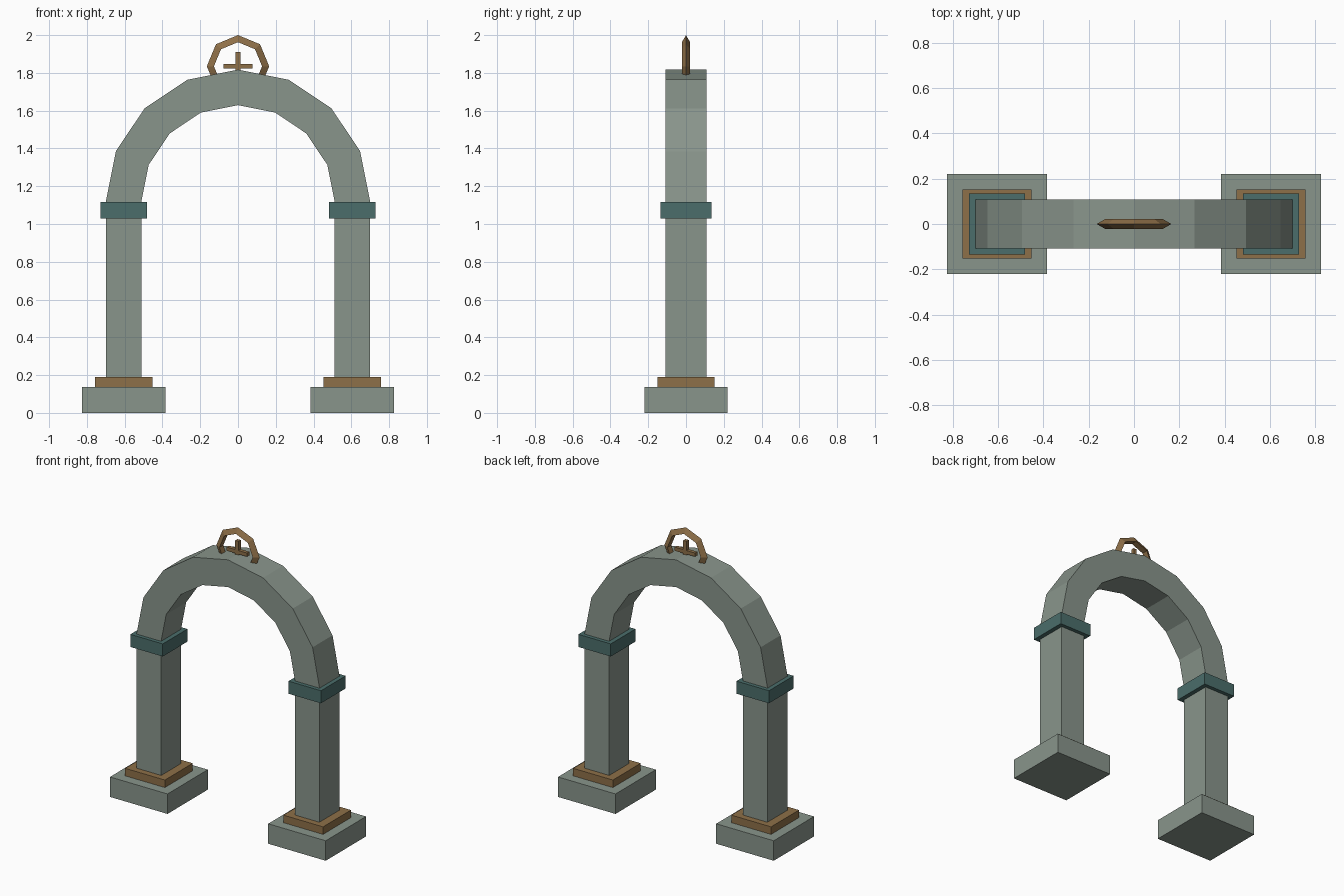
import bpy, bmesh
from math import pi, sin, cos

if "Cube" in bpy.data.objects:
    bpy.data.objects.remove(bpy.data.objects["Cube"])


def material(name, rgb):
    m = bpy.data.materials.new(name)
    m.diffuse_color = (*rgb, 1)
    m.use_nodes = True
    m.node_tree.nodes["Principled BSDF"].inputs["Base Color"].default_value = m.diffuse_color
    return m


STONE = material("stone", (0.25, 0.30, 0.26))
TEAL = material("teal", (0.07, 0.155, 0.147))
BRONZE = material("bronze", (0.27, 0.16, 0.065))


def box(name, x, z0, z1, half_x, half_y, mat):
    bpy.ops.mesh.primitive_cube_add(size=1, location=(x, 0, (z0 + z1) / 2))
    ob = bpy.context.object
    ob.name = name
    ob.scale = (2 * half_x, 2 * half_y, z1 - z0)
    bpy.ops.object.transform_apply(location=False, rotation=False, scale=True)
    ob.data.materials.append(mat)
    return ob


# Two columns: plinth, bronze trim, shaft, teal collar
SPRING = 1.117
for side, s in (("left", -1), ("right", 1)):
    x = s * 0.605
    box(side + "_plinth", x, 0, 0.138, 0.22, 0.22, STONE)
    box(side + "_base_trim", x, 0.138, 0.19, 0.152, 0.152, BRONZE)
    box(side + "_shaft", x, 0.138, SPRING - 0.005, 0.094, 0.109, STONE)
    box(side + "_collar", x, 1.03, SPRING, 0.124, 0.135, TEAL)

# Half-round arch in eight straight segments
SEGMENTS, OUTER, INNER, DEPTH = 8, 0.70, 0.512, 0.109
bm = bmesh.new()
rings = []
for i in range(SEGMENTS + 1):
    a = pi * i / SEGMENTS
    rings.append([bm.verts.new((r * cos(a), y, SPRING + r * sin(a)))
                  for r, y in ((OUTER, -DEPTH), (OUTER, DEPTH),
                               (INNER, DEPTH), (INNER, -DEPTH))])
for p, q in zip(rings, rings[1:]):
    for k in range(4):
        n = (k + 1) % 4
        bm.faces.new((p[k], p[n], q[n], q[k]))
bm.faces.new(rings[0])
bm.faces.new(rings[-1])
bmesh.ops.recalc_face_normals(bm, faces=bm.faces)
mesh = bpy.data.meshes.new("arch")
bm.to_mesh(mesh)
bm.free()
mesh.materials.append(STONE)
bpy.context.collection.objects.link(bpy.data.objects.new("arch", mesh))

# Crest: octagonal ring with triangular section, sunk into the arch top
CREST_Z = 1.835
bpy.ops.mesh.primitive_torus_add(major_segments=8, minor_segments=3,
                                 major_radius=0.14, minor_radius=0.025,
                                 location=(0, 0, CREST_Z),
                                 rotation=(pi / 2, 0, 0))
ring = bpy.context.object
ring.name = "crest_ring"
ring.data.materials.append(BRONZE)

# Crossed bars in the middle of the ring
box("crest_crossbar", 0, CREST_Z - 0.0125, CREST_Z + 0.0125, 0.078, 0.0125, BRONZE)
box("crest_upright", 0, CREST_Z - 0.076, CREST_Z + 0.076, 0.0125, 0.0125, BRONZE)
